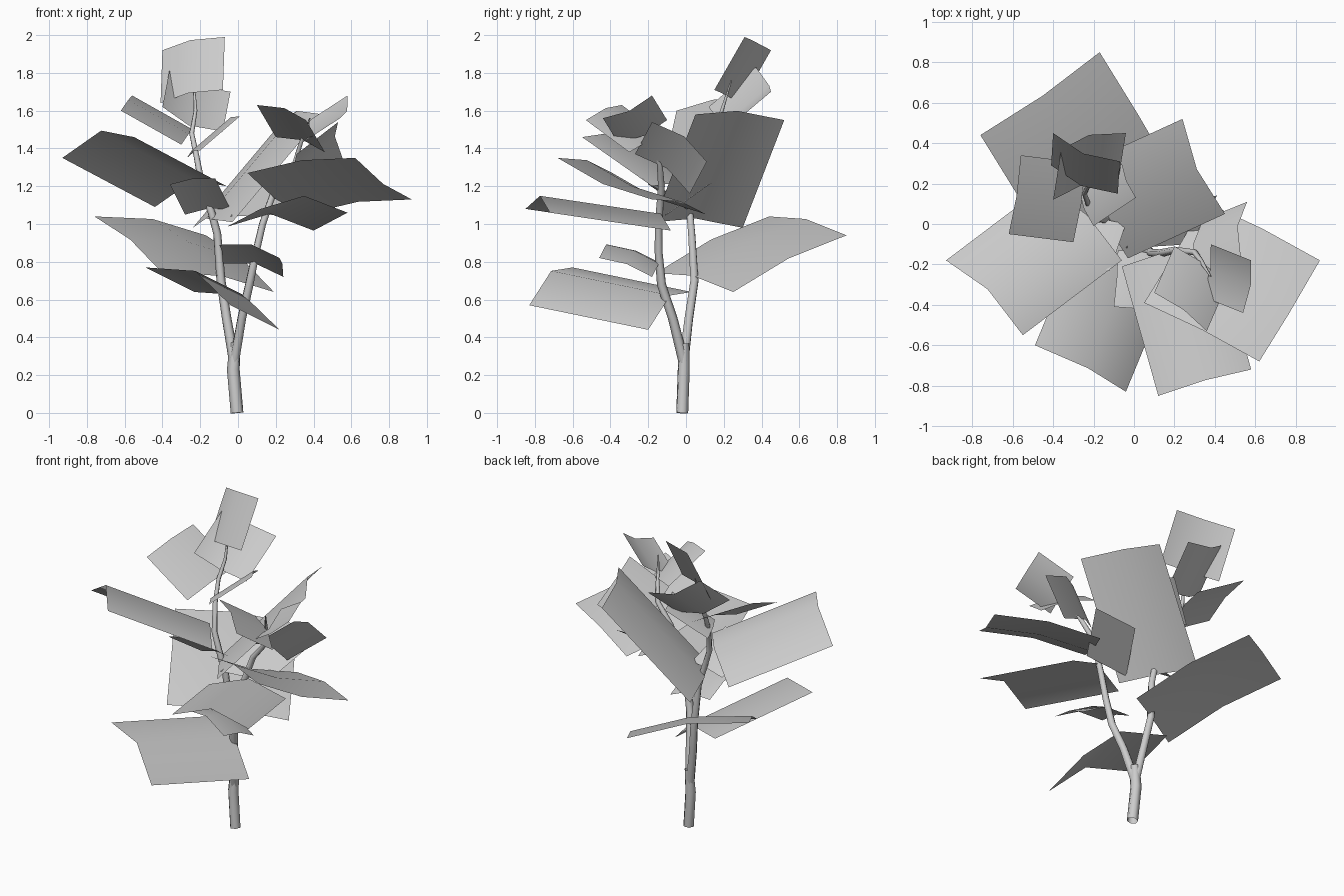
import bpy
from mathutils import Vector

cube = bpy.data.objects.get("Cube")
if cube:
    bpy.data.objects.remove(cube, do_unlink=True)

grey = bpy.data.materials.new("plain_grey")
grey.use_nodes = True
grey.diffuse_color = (0.6, 0.6, 0.6, 1)
grey.node_tree.nodes["Principled BSDF"].inputs["Base Color"].default_value = grey.diffuse_color


def stem(name, points):
    """Tapering round open tube through points of x, y, z, radius."""
    curve = bpy.data.curves.new(name, "CURVE")
    curve.dimensions = "3D"
    curve.bevel_depth = 1
    curve.bevel_resolution = 1
    spline = curve.splines.new("POLY")
    spline.points.add(len(points) - 1)
    for point, (x, y, z, radius) in zip(spline.points, points):
        point.co = (x, y, z, 1)
        point.radius = radius
    item = bpy.data.objects.new(name, curve)
    bpy.context.collection.objects.link(item)
    bpy.ops.object.select_all(action="DESELECT")
    item.select_set(True)
    bpy.context.view_layer.objects.active = item
    bpy.ops.object.convert(target="MESH")
    mesh = bpy.context.object.data
    mesh.materials.clear()
    mesh.materials.append(grey)
    mesh.shade_smooth()


def leaf(name, tip_a, tip_b, base_b, fold=0.0, bend=0.0):
    """Four-panel sheet, raised by fold along its midrib and by bend across it."""
    tip_a, tip_b, base_b = Vector(tip_a), Vector(tip_b), Vector(base_b)
    across, along = tip_b - tip_a, base_b - tip_b
    normal = across.cross(along).normalized()
    flipped = normal.z < 0
    if flipped:
        normal = -normal
    verts = []
    for row in range(3):
        for col in range(3):
            lift = fold * (col == 1) + bend * (row == 1)
            verts.append(tip_a + across * col / 2 + along * row / 2 + normal * lift)
    faces = []
    for row in range(2):
        for col in range(2):
            start = row * 3 + col
            face = (start, start + 1, start + 4, start + 3)
            faces.append(face[::-1] if flipped else face)
    mesh = bpy.data.meshes.new(name)
    mesh.from_pydata(verts, [], faces)
    mesh.materials.append(grey)
    mesh.shade_smooth()
    item = bpy.data.objects.new(name, mesh)
    bpy.context.collection.objects.link(item)


# Trunk and the two branches
stem("trunk", [(-.005, -.02, 0, .034), (-.025, -.012, .23, .034), (-.015, -.01, .37, .029)])
stem("left_branch", [
    (-.02, -.012, .27, .028), (-.06, .015, .5, .025), (-.09, .045, .7, .024),
    (-.11, .03, .95, .021), (-.14, .02, 1.06, .02), (-.19, .03, 1.2, .018),
    (-.22, .08, 1.36, .015), (-.245, .15, 1.48, .013), (-.225, .19, 1.6, .01),
    (-.235, .24, 1.76, .004)])
stem("right_branch", [
    (-.02, -.012, .27, .028), (.02, -.07, .5, .025), (.06, -.13, .68, .024),
    (.095, -.145, .85, .021), (.13, -.145, 1.0, .02), (.2, -.13, 1.2, .018),
    (.3, -.14, 1.32, .015), (.33, -.18, 1.42, .012), (.38, -.26, 1.56, .004)])

# Large lower leaves
leaf("lower_front_leaf", (-.49, -.6, .77), (-.04, -.83, .57), (.22, -.2, .44), fold=.09)
leaf("lower_back_leaf", (-.76, .44, 1.04), (-.17, .85, .94), (.19, .25, .64), fold=.04, bend=.03)
leaf("lower_small_leaf", (.22, -.46, .82), (.24, -.18, .72), (-.08, -.13, .79), fold=.02, bend=.04)

# Large middle leaves
leaf("middle_front_leaf", (.12, -.85, 1.08), (.58, -.72, 1.06), (.4, -.08, .965), fold=.08)
leaf("middle_left_leaf", (.62, -.68, 1.35), (.92, -.18, 1.13), (.35, .11, 1.05), fold=-.03, bend=.03)
leaf("middle_right_leaf", (-.55, -.55, 1.46), (-.93, -.18, 1.35), (-.44, .19, 1.09), fold=.1)
leaf("middle_back_leaf", (.24, .52, 1.55), (.45, .05, 1.58), (-.03, -.17, 1.01), fold=.05)
leaf("middle_small_leaf", (-.36, -.2, 1.21), (-.12, -.23, 1.24), (-.04, 0, 1.08), fold=.02)
leaf("middle_inner_leaf", (.09, .12, 1.21), (.41, .14, 1.22), (.28, -.1, 1.05))

# Small leaves at the left end of the crown
leaf("upper_left_side_leaf", (.56, .11, 1.33), (.53, -.18, 1.54), (.31, -.27, 1.37), fold=.05)
leaf("upper_left_outer_leaf", (.54, -.44, 1.56), (.58, -.18, 1.68), (.38, -.1, 1.55), fold=-.03)
leaf("upper_left_front_leaf", (.1, -.34, 1.63), (.36, -.53, 1.55), (.46, -.3, 1.38), fold=.03)

# Small leaves at the right end of the crown
leaf("top_leaf", (-.4, .45, 1.92), (-.07, .31, 1.99), (-.08, .15, 1.71), fold=.04)
leaf("upper_right_back_leaf", (-.36, .37, 1.83), (-.04, .45, 1.7), (-.08, .2, 1.49), fold=-.05)
leaf("upper_right_outer_leaf", (-.62, -.05, 1.6), (-.56, .34, 1.68), (-.24, .3, 1.5), fold=.02)
leaf("upper_right_inner_leaf", (.01, .13, 1.57), (-.06, .3, 1.53), (-.27, .16, 1.35), fold=.02)
